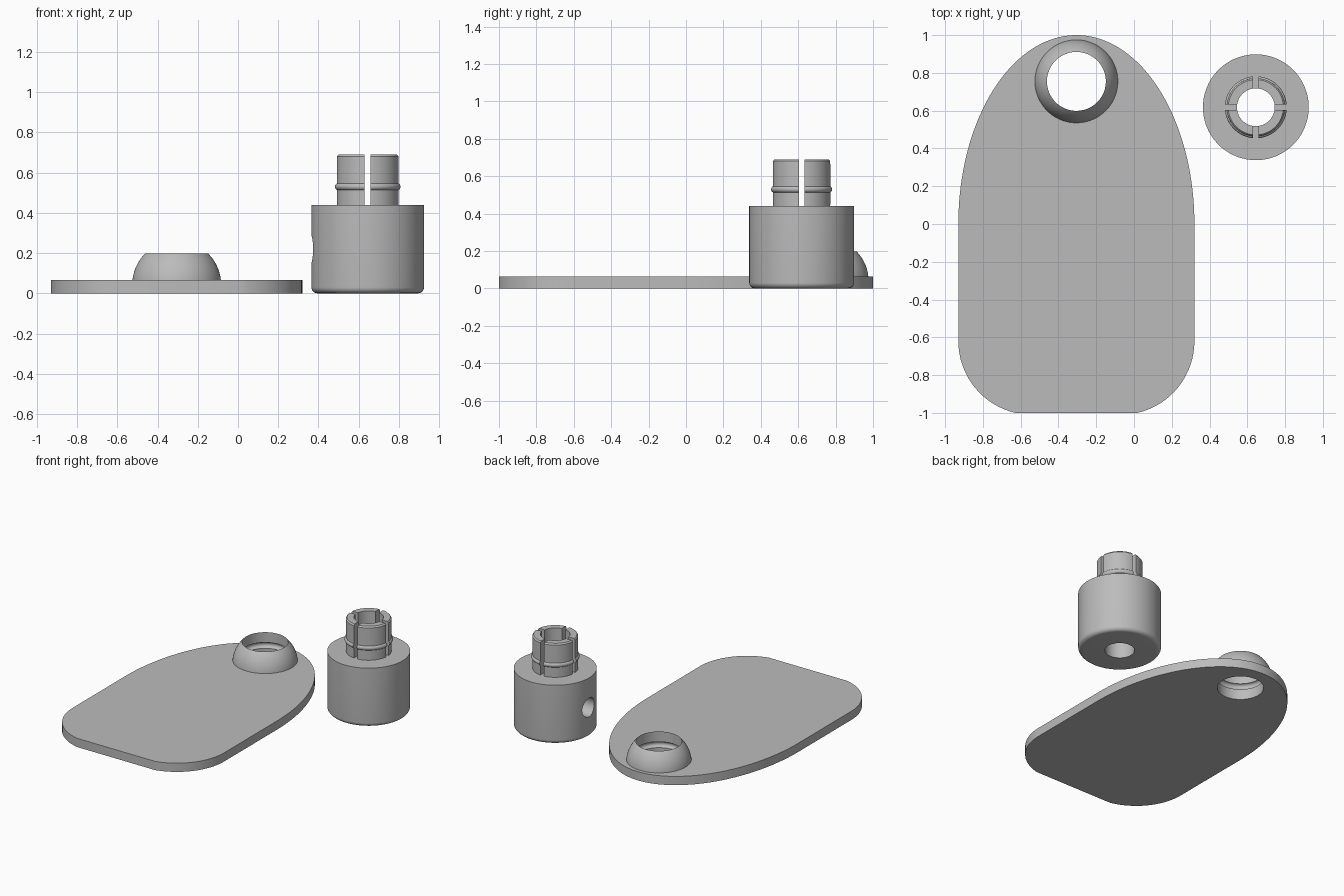
import bpy, bmesh, math
from mathutils import Matrix

if "Cube" in bpy.data.objects:
    bpy.data.objects.remove(bpy.data.objects["Cube"])

grey = bpy.data.materials.new("plain grey")
grey.diffuse_color = (0.5, 0.5, 0.5, 1)
grey.use_nodes = True
grey.node_tree.nodes["Principled BSDF"].inputs["Base Color"].default_value = grey.diffuse_color
SEG = 96


def finish(name, bm):
    bmesh.ops.recalc_face_normals(bm, faces=bm.faces)
    mesh = bpy.data.meshes.new(name)
    bm.to_mesh(mesh)
    bm.free()
    ob = bpy.data.objects.new(name, mesh)
    bpy.context.collection.objects.link(ob)
    mesh.materials.append(grey)
    return ob


def lathe(name, profile, x, y):
    """Solid of revolution from (radius, z) points, closed with end caps."""
    bm = bmesh.new()
    rings = [[bm.verts.new((x + r * math.cos(2 * math.pi * i / SEG),
                            y + r * math.sin(2 * math.pi * i / SEG), z))
              for i in range(SEG)] for r, z in profile]
    for a, b in zip(rings, rings[1:]):
        for i in range(SEG):
            j = (i + 1) % SEG
            bm.faces.new((a[i], a[j], b[j], b[i]))
    bm.faces.new(rings[0][::-1])
    bm.faces.new(rings[-1])
    return finish(name, bm)


def box(name, size, centre):
    bm = bmesh.new()
    bmesh.ops.create_cube(bm, size=1, matrix=Matrix.Translation(centre) @ Matrix.Diagonal((*size, 1)))
    return finish(name, bm)


def boolean(ob, tool, op):
    mod = ob.modifiers.new(op, 'BOOLEAN')
    mod.object, mod.operation, mod.solver = tool, op, 'EXACT'
    bpy.context.view_layer.objects.active = ob
    bpy.ops.object.modifier_apply(modifier=mod.name)
    bpy.data.objects.remove(tool)


def smooth(ob):
    bpy.ops.object.select_all(action='DESELECT')
    ob.select_set(True)
    bpy.context.view_layer.objects.active = ob
    bpy.ops.object.shade_smooth_by_angle(angle=math.radians(25))


def arc(cr, cz, rad, a0, a1, n):
    return [(cr + rad * math.cos(math.radians(a0 + (a1 - a0) * i / n)),
             cz + rad * math.sin(math.radians(a0 + (a1 - a0) * i / n))) for i in range(n + 1)]


# tag plate: half ellipse on top, rounded lower corners, flat bottom edge
CX, HALF, THICK = -0.305, 0.625, 0.065
right = arc(HALF - 0.39, -0.62, 0.39, -77, 0, 16)
right[0] = (right[0][0], -1.0)
top = [(HALF * math.cos(t), math.sin(t)) for t in (math.pi * i / 80 for i in range(81))]
left = [(-x, y) for x, y in reversed(right)]
bm = bmesh.new()
face = bm.faces.new([bm.verts.new((CX + x, y, 0)) for x, y in right + top + left])
up = bmesh.ops.extrude_face_region(bm, geom=[face])
bmesh.ops.translate(bm, vec=(0, 0, THICK), verts=[v for v in up["geom"] if isinstance(v, bmesh.types.BMVert)])
plate = finish("tag_plate", bm)

# domed socket on the plate with a grooved bore
SY = 0.755
dome = [(0.2195, 0.03)] + arc(0, 0.042, 0.221, 5, 45.5, 12)
boolean(plate, lathe("dome", dome, CX, SY), 'UNION')
groove = [(0.156, -0.1)] + arc(0.154, 0.1, 0.022, -85, 85, 10) + [(0.156, 0.3)]
boolean(plate, lathe("socket_bore", groove, CX, SY), 'DIFFERENCE')
smooth(plate)

# plug: round body, neck with a snap ring and chamfered tip
PX, PY = 0.645, 0.618
profile = (arc(0.25, 0.03, 0.03, -90, 0, 8) + [(0.28, 0.44), (0.154, 0.44)]
           + arc(0.146, 0.53, 0.018, -62, 62, 10)
           + [(0.154, 0.68), (0.146, 0.69)])
plug = lathe("plug", profile, PX, PY)
boolean(plug, lathe("plug_bore", [(0.1, -0.1), (0.1, 0.8)], PX, PY), 'DIFFERENCE')

# crossed slots splitting the neck into four fingers
for size in ((0.5, 0.03, 0.4), (0.03, 0.5, 0.4)):
    boolean(plug, box("slot", size, (PX, PY, 0.64)), 'DIFFERENCE')

# round hole in the left side, reaching the bore
bm = bmesh.new()
bmesh.ops.create_cone(bm, cap_ends=True, segments=48, radius1=0.07, radius2=0.07, depth=0.4,
                      matrix=Matrix.Translation((PX - 0.25, PY, 0.22)) @ Matrix.Rotation(math.pi / 2, 4, 'Y'))
boolean(plug, finish("side_hole", bm), 'DIFFERENCE')
smooth(plug)
